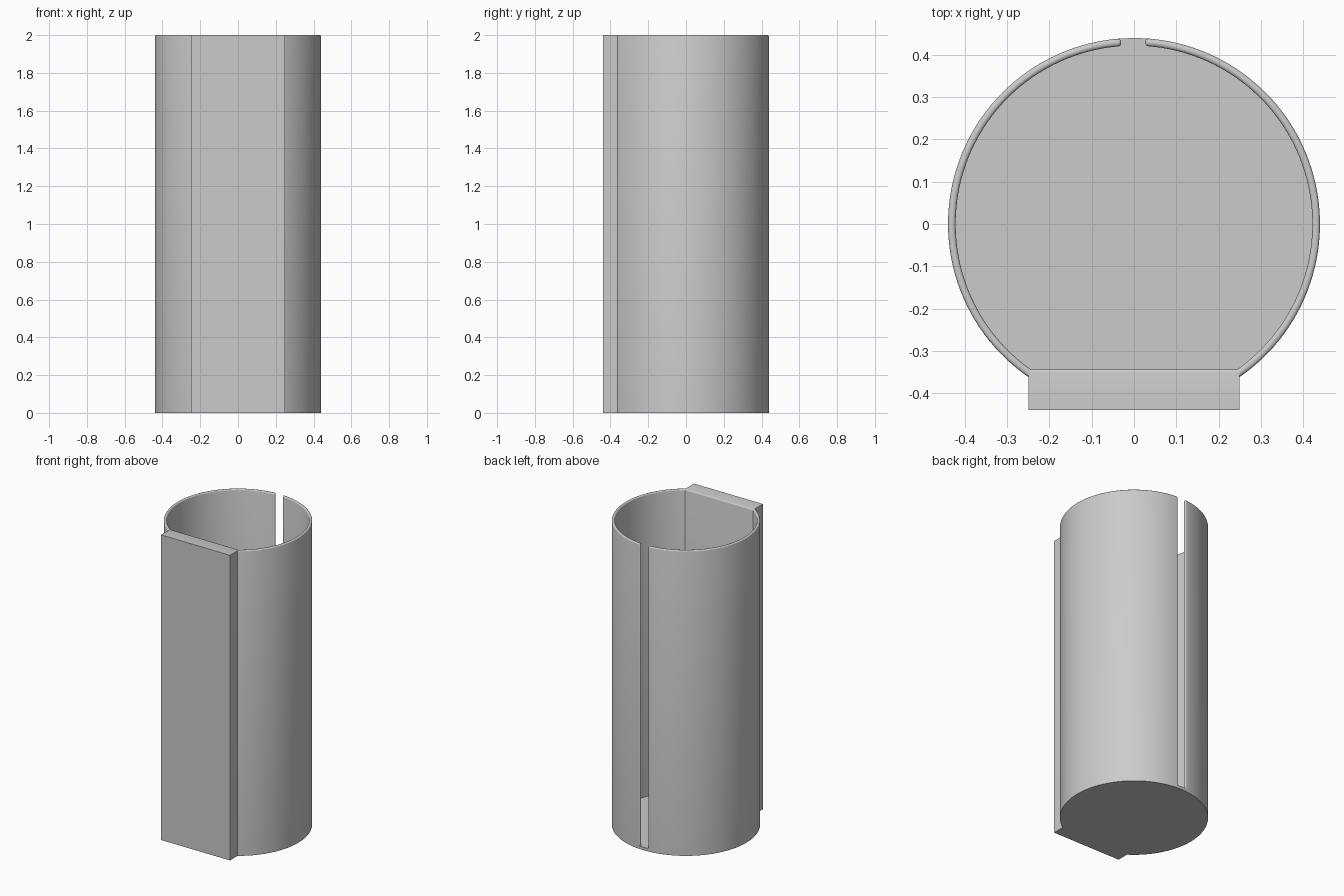
import bpy, bmesh, math

if "Cube" in bpy.data.objects:
    bpy.data.objects.remove(bpy.data.objects["Cube"])

R_OUT, R_IN, HEIGHT, FLOOR = 0.44, 0.422, 2.0, 0.02
PLATE_HALF, PLATE_FRONT, PLATE_BACK = 0.25, -0.44, -0.343

grey = bpy.data.materials.new("plain grey")
grey.diffuse_color = (0.6, 0.6, 0.6, 1)
grey.use_nodes = True
grey.node_tree.nodes["Principled BSDF"].inputs["Base Color"].default_value = grey.diffuse_color


def finish(name, bm):
    bmesh.ops.recalc_face_normals(bm, faces=bm.faces[:])
    mesh = bpy.data.meshes.new(name)
    bm.to_mesh(mesh)
    bm.free()
    ob = bpy.data.objects.new(name, mesh)
    bpy.context.collection.objects.link(ob)
    mesh.materials.append(grey)
    bpy.ops.object.select_all(action='DESELECT')
    bpy.context.view_layer.objects.active = ob
    ob.select_set(True)
    bpy.ops.object.shade_smooth_by_angle(angle=math.radians(35))


def prism(outline, z0, z1):
    bm = bmesh.new()
    base = bm.faces.new([bm.verts.new((x, y, z0)) for x, y in outline])
    ext = bmesh.ops.extrude_face_region(bm, geom=[base], use_keep_orig=True)
    for v in ext["geom"]:
        if isinstance(v, bmesh.types.BMVert):
            v.co.z = z1
    bmesh.ops.recalc_face_normals(bm, faces=bm.faces[:])
    return bm


def bevel(bm, test, size, segments):
    edges = [e for e in bm.edges if test(*[v.co for v in e.verts])]
    bmesh.ops.bevel(bm, geom=edges, offset=size, offset_type='OFFSET',
                    segments=segments, profile=0.5, affect='EDGES')


def arc(r, angles):
    # angle is measured from +y towards +x
    return [(r * math.sin(a), r * math.cos(a)) for a in angles]


# Angles from the back slot round to a point hidden inside the plate
end = math.pi - math.asin(0.242 / R_OUT)
N = 56


def span(gap):
    start = math.asin(gap / R_OUT)
    return [start + (end - start) * i / N for i in range(N + 1)]


sides = {"right_wall": (span(0.027), 1), "left_wall": (span(0.031), -1)}

# Two curved walls with a rounded rim and rounded slot edges
for name, (angles, s) in sides.items():
    outline = arc(R_OUT, angles) + arc(R_IN, reversed(angles))
    bm = prism([(s * x, y) for x, y in outline], FLOOR, HEIGHT)

    def rim_or_slot(a, b):
        top = a.z > HEIGHT - 1e-4 and b.z > HEIGHT - 1e-4
        hidden = a.y < PLATE_BACK and b.y < PLATE_BACK and abs(a.x - b.x) < 0.03 \
            and abs(a.xy.length - b.xy.length) > 0.005
        upright = abs(a.z - b.z) > 1 and abs(a.x) < 0.05 and a.y > 0
        return (top and not hidden) or upright

    bevel(bm, rim_or_slot, 0.0075, 3)
    finish(name, bm)

# Floor disc, cut by a chord that is buried in the plate
right, left = sides["right_wall"][0], sides["left_wall"][0]
bm = prism(arc(R_OUT, [-a for a in reversed(left)] + [0.0] + right), 0, FLOOR)
finish("floor", bm)

# Flat mounting plate at the front, softened on its inner top edge
w = PLATE_HALF
bm = prism([(-w, PLATE_FRONT), (w, PLATE_FRONT), (w, PLATE_BACK), (-w, PLATE_BACK)], 0, HEIGHT)
bevel(bm, lambda a, b: min(a.z, b.z) > HEIGHT - 1e-4 and min(a.y, b.y) > PLATE_BACK - 1e-4, 0.008, 3)
finish("mounting_plate", bm)
